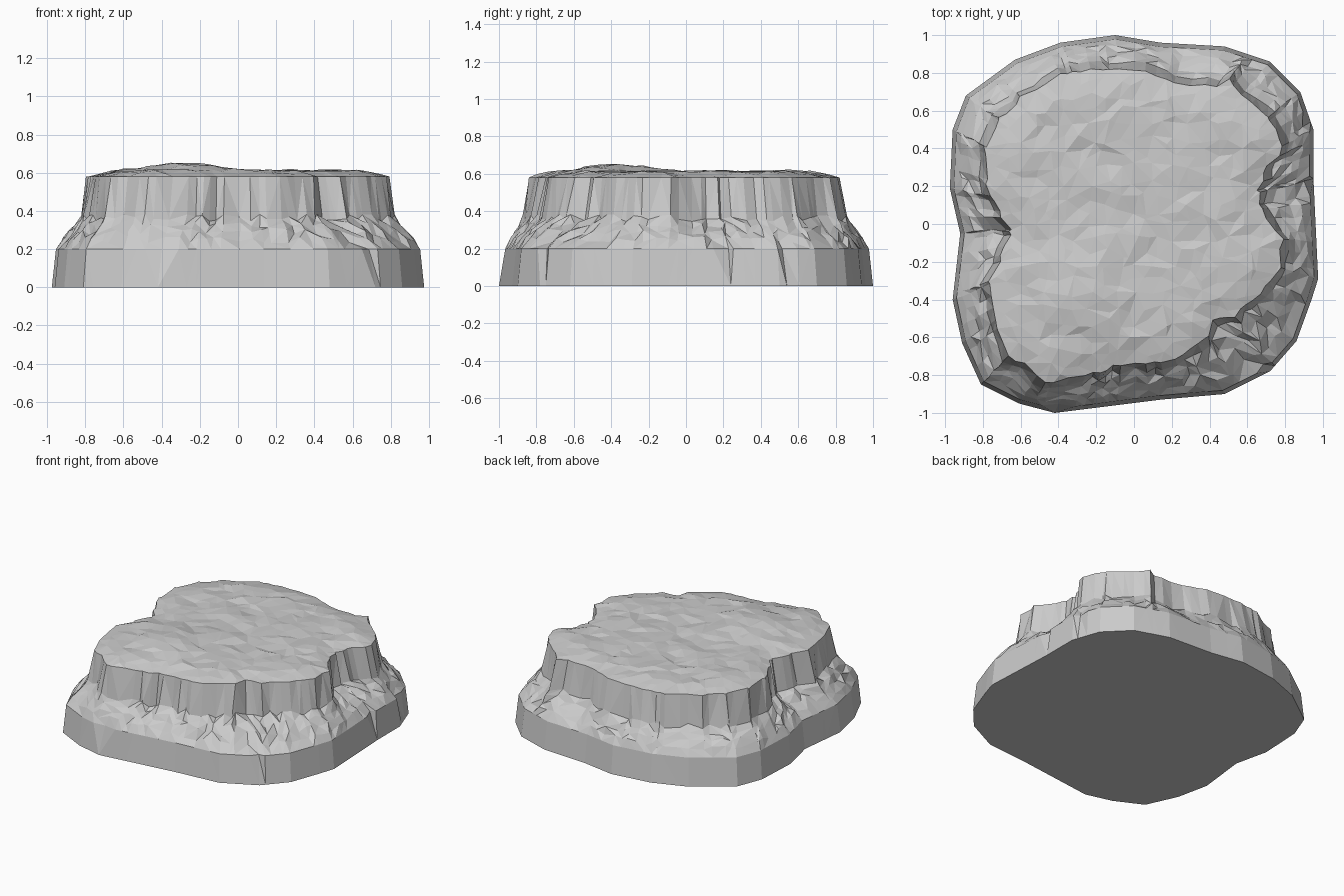
import bpy, bmesh, random
from math import sin, cos, pi, atan2, hypot, exp
from mathutils import Vector, noise
from mathutils.geometry import delaunay_2d_cdt

if "Cube" in bpy.data.objects:
    bpy.data.objects.remove(bpy.data.objects["Cube"])
random.seed(4)

# Plan outlines: ground footprint and cliff rim
BASE = [(.95, .24), (.95, .5), (.88, .7), (.72, .86), (.48, .94), (.14, .96), (-.1, 1),
        (-.39, .96), (-.63, .87), (-.89, .68), (-.96, .5), (-.975, .19), (-.92, -.05),
        (-.96, -.4), (-.91, -.63), (-.81, -.85), (-.61, -.95), (-.42, -1), (-.18, -.97),
        (.14, -.93), (.48, -.9), (.72, -.78), (.86, -.62), (.94, -.4), (.975, -.29)]
RIM = [(.79, -.08), (.69, .03), (.66, .18), (.71, .31), (.77, .36), (.78, .45), (.72, .55),
       (.59, .66), (.5, .76), (.44, .73), (.3, .74), (.17, .76), (.06, .81), (-.13, .82),
       (-.39, .8), (-.6, .67), (-.71, .56), (-.79, .41), (-.78, .21), (-.72, .07),
       (-.65, -.03), (-.71, -.2), (-.76, -.3), (-.72, -.55), (-.67, -.7), (-.58, -.74),
       (-.47, -.84), (-.26, -.81), (-.07, -.74), (.22, -.72), (.4, -.6), (.41, -.5),
       (.53, -.49), (.67, -.37), (.76, -.27)]


def radius(outline, a):
    """Distance from the centre to the outline in direction a."""
    dx, dy = cos(a), sin(a)
    for i, (px, py) in enumerate(outline):
        qx, qy = outline[(i + 1) % len(outline)]
        s, e = dx * py - dy * px, dx * qy - dy * qx
        if s <= 0 < e:
            t = s / (s - e)
            x, y = px + t * (qx - px), py + t * (qy - py)
            if x * dx + y * dy > 0:
                return hypot(x, y)
    return .8


def top_height(x, y, inset):
    """Gently domed plateau with a mound and small ripples."""
    n = noise.noise(Vector((x * 4, y * 7, 2))) * .013 + random.uniform(-.007, .007)
    mound = .042 * exp(-((x + .28) ** 2 + (y + .38) ** 2) / .05)
    return .58 + min(1, inset / .12) * (.03 + mound + n)


# Angles include every outline corner, plus evenly spread filler
angles = {round(atan2(y, x), 4) for x, y in BASE + RIM}
for k in range(90):
    a = round(-pi + 2 * pi * (k + random.uniform(.2, .8)) / 90, 4)
    if all(abs(a - b) > .03 for b in angles):
        angles.add(a)
angles = sorted(angles)
N = len(angles)

bm = bmesh.new()
rings = [[] for _ in range(7)]
clefts_low = [atan2(y, x) for x, y in [(-.4, -.98), (.72, -.78), (.95, .21), (.9, .55)]]
near = {min(range(N), key=lambda i: abs(angles[i] - c)) for c in clefts_low}
for i, a in enumerate(angles):
    rb = radius(BASE, a)
    rr = radius(RIM, a) + random.uniform(-.012, .012)
    low = rb - .022 - (.03 if i in near else 0)
    foot = rr + .035 + random.uniform(-.012, .015)
    foot = min(foot, low - .04)
    # footing wall, rubble slope, then upper cliff
    prof = [(rb, 0), (low, .2)]
    for t in (.25, .5, .75):
        prof.append((low + (foot - low) * (t + random.uniform(-.06, .06)),
                     .2 + .16 * t ** .85 + random.uniform(-.017, .017)))
    prof += [(foot, .365 + random.uniform(-.02, .018)), (rr, .58)]
    for k, (r, z) in enumerate(prof):
        b = a + (random.uniform(-.007, .007) if 1 < k < 5 else 0)
        rings[k].append(bm.verts.new((r * cos(b), r * sin(b), z)))

for lo, hi in zip(rings, rings[1:]):
    for i in range(N):
        j = (i + 1) % N
        p, q, r, s = lo[i], lo[j], hi[j], hi[i]
        if random.random() < .5:
            bm.faces.new((p, q, r)), bm.faces.new((p, r, s))
        else:
            bm.faces.new((p, q, s)), bm.faces.new((q, r, s))
bm.faces.new(rings[0][::-1])

# Plateau: scattered points triangulated inside the rim
rim = rings[-1]
pts = [v.co.xy.copy() for v in rim]
verts = list(rim)
step = .075
for gx in range(-11, 12):
    for gy in range(-12, 13):
        x = gx * step + random.uniform(-.03, .03)
        y = gy * step + random.uniform(-.03, .03)
        inset = min(hypot(x - p.x, y - p.y) for p in pts[:N])
        if hypot(x, y) < radius(RIM, atan2(y, x)) - .02 and inset > .035:
            pts.append(Vector((x, y)))
            verts.append(bm.verts.new((x, y, top_height(x, y, inset))))
_, _, tris, orig, _, _ = delaunay_2d_cdt(pts, [], [list(range(N))], 1, 1e-6)
out = _
co, _, tris, orig, _, _ = delaunay_2d_cdt(pts, [], [list(range(N))], 1, 1e-6)
for t in tris:
    f = [verts[orig[i][0]] for i in t]
    if len(set(f)) == 3 and not bm.faces.get(f):
        bm.faces.new(f)

bmesh.ops.recalc_face_normals(bm, faces=bm.faces)
me = bpy.data.meshes.new("rock_plateau")
bm.to_mesh(me)
bm.free()
bpy.context.collection.objects.link(bpy.data.objects.new("rock_plateau", me))
